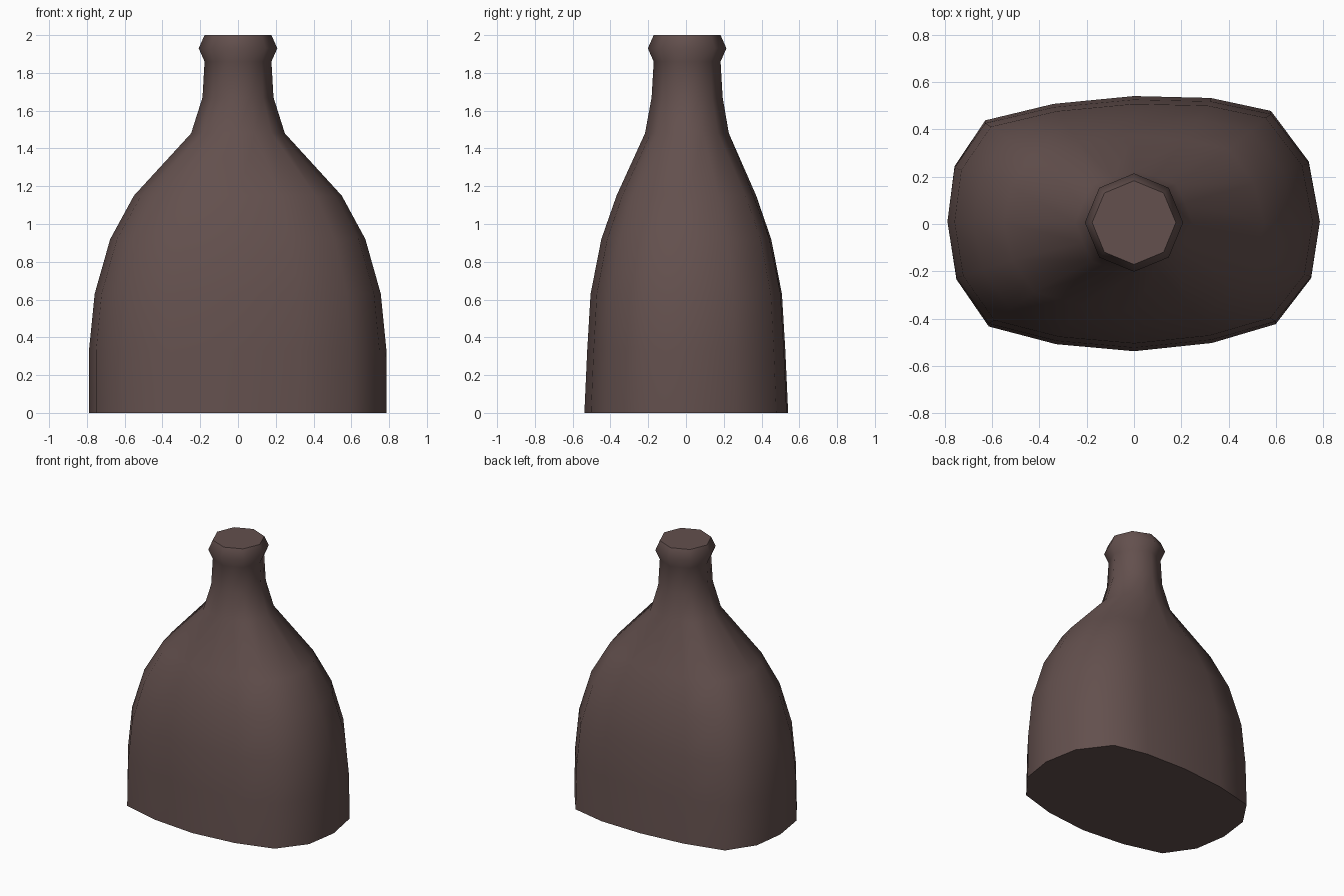
import bpy, bmesh, math

if "Cube" in bpy.data.objects:
    bpy.data.objects.remove(bpy.data.objects["Cube"])

# Body footprint at the base (16 slightly irregular sides) as x, y pairs
FOOT = [(.787, .01), (.74, .265), (.58, .48), (.325, .535), (0, .543),
        (-.34, .51), (-.63, .44), (-.76, .245), (-.79, .01), (-.752, -.235),
        (-.615, -.435), (-.33, -.51), (0, -.54), (.33, -.505), (.6, -.425), (.75, -.23)]

# Levels: z, half width, half depth, share of footprint shape (0 = octagon)
LEVELS = [(0, .787, .54, 1), (.33, .787, .525, 1), (.63, .757, .507, 1),
          (.92, .675, .45, .95), (1.15, .55, .37, .8), (1.48, .248, .222, .2),
          (1.67, .188, .188, 0), (1.86, .177, .177, 0),
          (1.93, .208, .208, 0), (2, .177, .177, 0)]


def octagon(i):
    """Unit octagon sampled at corners and edge midpoints."""
    a = math.tau * i / 16
    r = 1 if i % 2 == 0 else math.cos(math.pi / 8)
    return r * math.cos(a), r * math.sin(a)


# Bottle: body, shoulder, neck and lip lofted as one skin
bm = bmesh.new()
rings = []
for z, w, d, t in LEVELS:
    ring = []
    for i, (fx, fy) in enumerate(FOOT):
        ox, oy = octagon(i)
        x = w * (t * fx / .788 + (1 - t) * ox)
        y = d * (t * fy / .542 + (1 - t) * oy) + .006 * (1 - t)
        ring.append(bm.verts.new((x, y, z)))
    rings.append(ring)
for a, b in zip(rings, rings[1:]):
    for i in range(16):
        j = (i + 1) % 16
        bm.faces.new((a[i], a[j], b[j], b[i]))
bm.faces.new(rings[0][::-1])
bm.faces.new(rings[-1])

mesh = bpy.data.meshes.new("bottle")
bm.to_mesh(mesh)
bm.free()
bottle = bpy.data.objects.new("bottle", mesh)
bpy.context.collection.objects.link(bottle)

mat = bpy.data.materials.new("dark_brown")
mat.diffuse_color = (.125, .08, .075, 1)
mat.use_nodes = True
mat.node_tree.nodes["Principled BSDF"].inputs["Base Color"].default_value = mat.diffuse_color
mesh.materials.append(mat)

# Smooth sides with crisp top and base
bpy.context.view_layer.objects.active = bottle
bottle.select_set(True)
bpy.ops.object.shade_smooth_by_angle(angle=math.radians(55))
